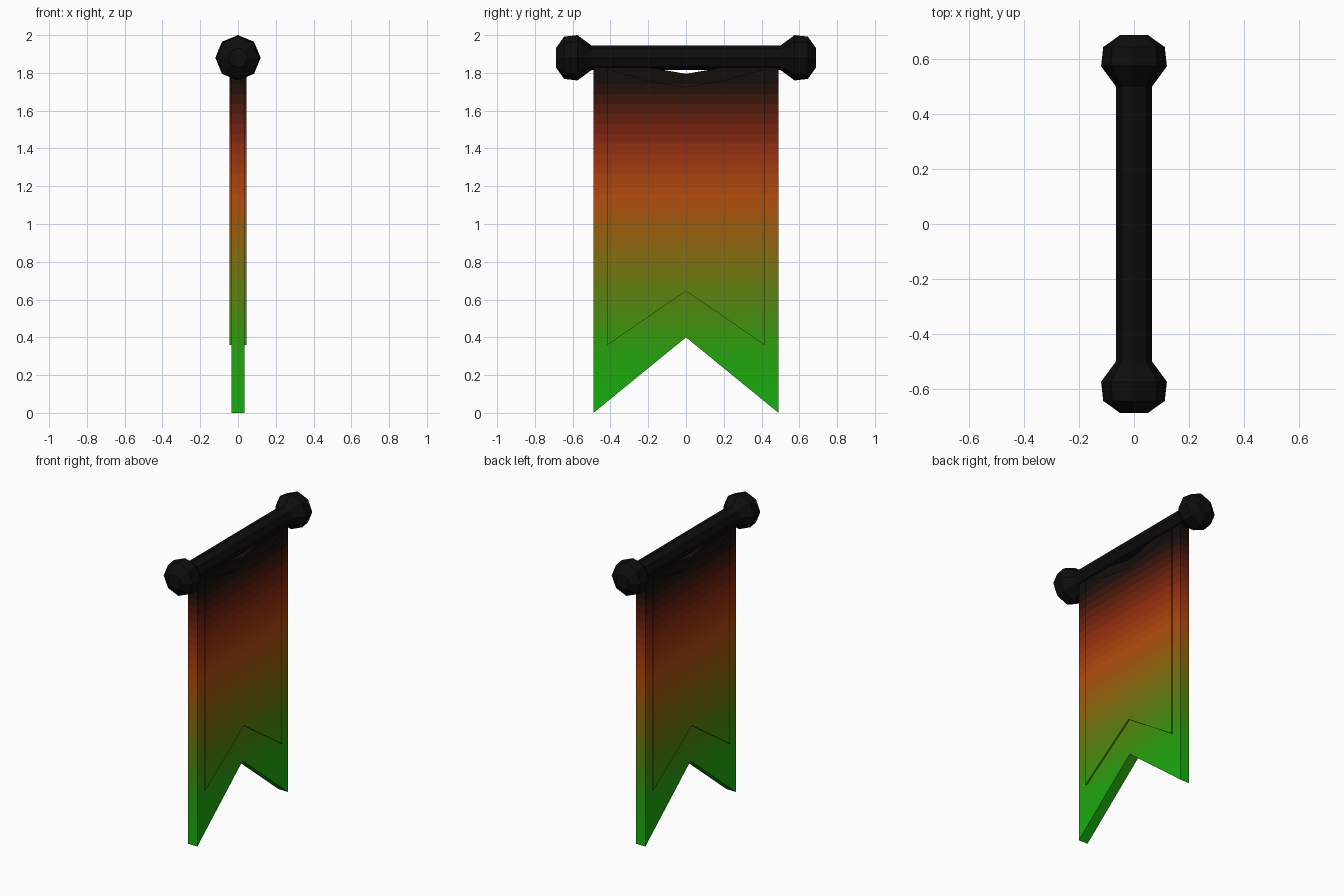
import bpy, bmesh, math

if "Cube" in bpy.data.objects:
    bpy.data.objects.remove(bpy.data.objects["Cube"])

# Dye gradient: height -> display colour
STOPS = [(0.0, (18, 178, 15)), (0.3, (35, 165, 15)), (0.6, (88, 132, 15)),
         (0.9, (145, 102, 14)), (1.15, (182, 76, 13)), (1.4, (148, 46, 16)),
         (1.6, (85, 26, 13)), (1.75, (20, 15, 12)), (2.0, (13, 13, 13))]
BANDS = 36
TOP = 1.9


def linear(c):
    c /= 255
    return c / 12.92 if c <= 0.04045 else ((c + 0.055) / 1.055) ** 2.4


def material(name, rgb):
    m = bpy.data.materials.new(name)
    m.diffuse_color = (*[linear(c) for c in rgb], 1)
    m.use_nodes = True
    m.node_tree.nodes["Principled BSDF"].inputs["Base Color"].default_value = m.diffuse_color
    return m


def dye(z):
    for (z0, a), (z1, b) in zip(STOPS, STOPS[1:]):
        if z <= z1:
            t = (z - z0) / (z1 - z0)
            return [p + (q - p) * t for p, q in zip(a, b)]
    return STOPS[-1][1]


band_mats = [material(f"dye_{i:02d}", dye((i + 0.5) * TOP / BANDS)) for i in range(BANDS)]
black = material("black_iron", (13, 13, 13))


def finish(name, bm, mats):
    bmesh.ops.recalc_face_normals(bm, faces=bm.faces[:])
    me = bpy.data.meshes.new(name)
    bm.to_mesh(me)
    bm.free()
    for m in mats:
        me.materials.append(m)
    ob = bpy.data.objects.new(name, me)
    bpy.context.collection.objects.link(ob)
    return ob


def cloth(name, half, thick):
    """Symmetric (y, z) outline extruded along x, cut into colour bands."""
    outline = half + [(-y, z) for y, z in reversed(half) if y > 0]
    bm = bmesh.new()
    face = bm.faces.new([bm.verts.new((-thick, y, z)) for y, z in outline])
    ext = bmesh.ops.extrude_face_region(bm, geom=[face], use_keep_orig=True)
    for v in ext["geom"]:
        if isinstance(v, bmesh.types.BMVert):
            v.co.x = thick
    cuts = [((0, 0, 0), (0, 1, 0))]
    cuts += [((0, 0, TOP * i / BANDS), (0, 0, 1)) for i in range(1, BANDS)]
    for co, no in cuts:
        bmesh.ops.bisect_plane(bm, geom=bm.verts[:] + bm.edges[:] + bm.faces[:],
                               plane_co=co, plane_no=no, dist=1e-5)
    for f in bm.faces:
        z = f.calc_center_median().z
        f.material_index = max(0, min(BANDS - 1, int(z / TOP * BANDS)))
    return finish(name, bm, band_mats)


def turned(name, profile, sides=8, z=1.88):
    """Lathe (y, radius) profile around the rod axis."""
    bm = bmesh.new()
    rings = [[bm.verts.new((r * math.sin(2 * math.pi * k / sides), y,
                            z + r * math.cos(2 * math.pi * k / sides)))
              for k in range(sides)] for y, r in profile]
    for a, b in zip(rings, rings[1:]):
        for k in range(sides):
            j = (k + 1) % sides
            bm.faces.new((a[k], a[j], b[j], b[k]))
    bm.faces.new(rings[0])
    bm.faces.new(rings[-1])
    return finish(name, bm, [black])


# Swallow-tailed cloth with sagging top edge
cloth("banner_cloth", [(0, 0.40), (0.49, 0), (0.49, 1.87), (0.25, 1.838), (0, 1.795)], 0.035)
# Raised inner panel on both faces
cloth("raised_panel", [(0, 0.645), (0.415, 0.36), (0.415, 1.82), (0.2, 1.76), (0, 1.725)], 0.045)

# Rod and end knobs
turned("rod", [(-0.53, 0.065), (0.53, 0.065)])
for side, s in (("left", -1), ("right", 1)):
    turned(f"{side}_knob", [(s * 0.50, 0.065), (s * 0.575, 0.12),
                            (s * 0.645, 0.112), (s * 0.688, 0.052)])
